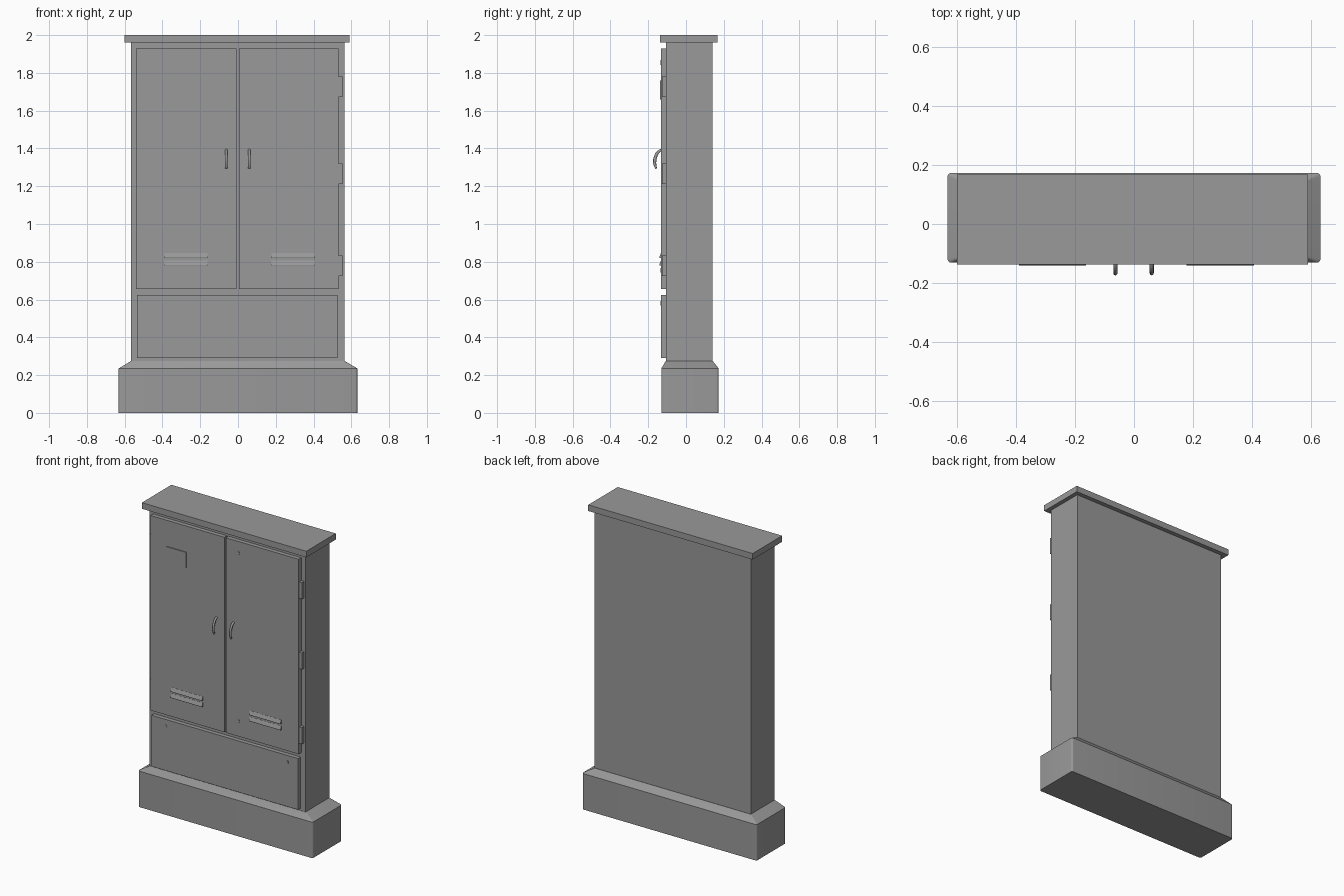
import bpy, bmesh, math
from mathutils import Vector

if "Cube" in bpy.data.objects:
    bpy.data.objects.remove(bpy.data.objects["Cube"])

# Dark grey paint shared by all parts
paint = bpy.data.materials.new("dark_grey_paint")
paint.diffuse_color = (0.32, 0.32, 0.32, 1)
paint.use_nodes = True
paint.node_tree.nodes["Principled BSDF"].inputs["Base Color"].default_value = paint.diffuse_color


def make_object(name, bm, smooth=False):
    bmesh.ops.recalc_face_normals(bm, faces=bm.faces)
    mesh = bpy.data.meshes.new(name)
    bm.to_mesh(mesh)
    bm.free()
    mesh.materials.append(paint)
    obj = bpy.data.objects.new(name, mesh)
    bpy.context.collection.objects.link(obj)
    if smooth:
        bpy.context.view_layer.objects.active = obj
        obj.select_set(True)
        bpy.ops.object.shade_smooth_by_angle(angle=math.radians(smooth))
        obj.select_set(False)
    return obj


def box(name, x, y, z):
    """Box from (min, max) ranges."""
    bm = bmesh.new()
    bmesh.ops.create_cube(bm, size=1)
    for v in bm.verts:
        for i, (lo, hi) in enumerate((x, y, z)):
            v.co[i] = lo if v.co[i] < 0 else hi
    return make_object(name, bm)


def loft(bm, rings):
    """Skin a list of matching closed rings and cap both ends."""
    loops = [[bm.verts.new(p) for p in r] for r in rings]
    n = len(loops[0])
    for a, b in zip(loops, loops[1:]):
        for i in range(n):
            j = (i + 1) % n
            bm.faces.new((a[i], a[j], b[j], b[i]))
    bm.faces.new(loops[0][::-1])
    bm.faces.new(loops[-1])


def rounded_rect(x, y, z, r, seg=6):
    pts = []
    for k, (cx, cy) in enumerate(((x[1] - r, y[1] - r), (x[0] + r, y[1] - r),
                                  (x[0] + r, y[0] + r), (x[1] - r, y[0] + r))):
        for s in range(seg + 1):
            a = math.pi / 2 * (k + s / seg)
            pts.append(Vector((cx + r * math.cos(a), cy + r * math.sin(a), z)))
    return pts


FRONT = -0.105   # cabinet front
DOOR = -0.132    # door front

# Plinth with softly rounded corners and sloped shoulder
bm = bmesh.new()
loft(bm, [rounded_rect((-0.632, 0.632), (-0.131, 0.173), 0, 0.012),
          rounded_rect((-0.632, 0.632), (-0.131, 0.173), 0.235, 0.012),
          rounded_rect((-0.566, 0.564), (-0.107, 0.141), 0.275, 0.004)])
make_object("plinth", bm, 22)

# Cabinet body and overhanging roof
box("cabinet_body", (-0.567, 0.563), (FRONT, 0.14), (0.25, 1.965))
box("roof", (-0.60, 0.59), (-0.137, 0.168), (1.96, 2.0))

# Doors and lower panel
box("left_door", (-0.54, -0.007), (DOOR, FRONT + 0.002), (0.655, 1.93))
box("right_door", (0.004, 0.532), (DOOR, FRONT + 0.002), (0.655, 1.93))
box("lower_panel", (-0.535, 0.527), (DOOR, FRONT + 0.002), (0.29, 0.625))

# Hinges, three per side (the left ones sit nearly flush)
for i, z in enumerate((1.673, 1.213, 0.724)):
    box(f"right_hinge_{i}", (0.528, 0.552), (-0.128, FRONT + 0.002), (z, z + 0.108))
    box(f"left_hinge_{i}", (-0.56, -0.536), (-0.110, FRONT + 0.002), (z + 0.016, z + 0.124))

# Curved handles: flattened bar, thickest mid-way, swept along a hooked path
path = [(-0.126, 1.394), (-0.139, 1.388), (-0.151, 1.377), (-0.160, 1.36),
        (-0.165, 1.342), (-0.166, 1.324), (-0.163, 1.308), (-0.158, 1.294)]
for side, cx in (("left", -0.063), ("right", 0.060)):
    rings = []
    for i, (y, z) in enumerate(path):
        a, b = path[max(i - 1, 0)], path[min(i + 1, len(path) - 1)]
        t = Vector((0, b[0] - a[0], b[1] - a[1])).normalized()
        nrm = Vector((0, -t.z, t.y))
        thick = 0.005 + 0.004 * math.sin(math.pi * i / (len(path) - 1))
        rings.append([Vector((cx, y, z)) + Vector((0.007 * math.cos(q), 0, 0))
                      + nrm * thick * math.sin(q)
                      for q in (math.tau * k / 12 for k in range(12))])
    bm = bmesh.new()
    loft(bm, rings)
    make_object(side + "_handle", bm, 40)

# Louvre vents: sloping hood profile, two per door
hood = [(DOOR + 0.002, 0.026), (-0.133, 0.026), (-0.141, 0.004),
        (-0.140, 0.0), (DOOR + 0.002, 0.0)]
for side, x0 in (("left", -0.39), ("right", 0.178)):
    for i, z in enumerate((0.78, 0.82)):
        bm = bmesh.new()
        loft(bm, [[Vector((x, y, z + h)) for y, h in hood] for x in (x0, x0 + 0.228)])
        make_object(f"{side}_vent_{i}", bm)

# Sign plate on the left door
box("sign_plate", (-0.42, -0.28), (-0.138, DOOR + 0.002), (1.658, 1.76))

# Lock buttons on the right door and lower panel
for i, (x, z) in enumerate(((0.097, 1.855), (0.097, 0.755), (-0.43, 0.58), (0.45, 0.58))):
    bm = bmesh.new()
    loft(bm, [[Vector((x + 0.007 * math.cos(a), y, z + 0.012 * math.sin(a)))
               for a in (math.tau * k / 12 for k in range(12))]
              for y in (DOOR + 0.002, -0.135)])
    make_object(f"lock_button_{i}", bm, 40)
